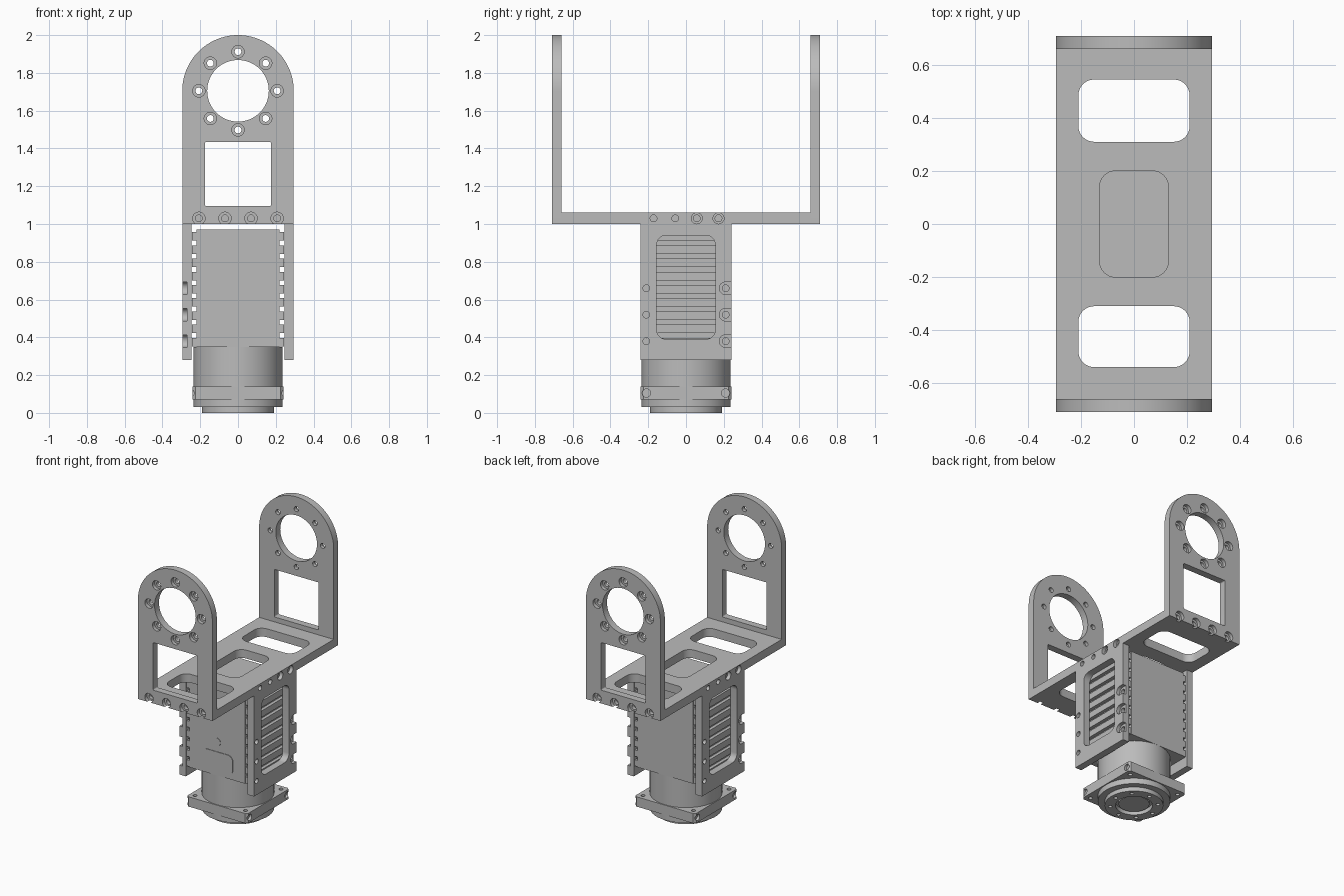
import bpy, bmesh
from math import sin, cos, pi
from mathutils import Matrix

cube = bpy.data.objects.get("Cube")
if cube:
    bpy.data.objects.remove(cube, do_unlink=True)

metal = bpy.data.materials.new("machined grey")
metal.use_nodes = True
GREY = (0.5, 0.5, 0.5, 1)
metal.diffuse_color = GREY
metal.node_tree.nodes["Principled BSDF"].inputs["Base Color"].default_value = GREY

# Sketch planes: columns are the sketch u, v and extrusion directions
TOP = Matrix.Identity(4)
FRONT = Matrix(((1, 0, 0, 0), (0, 0, -1, 0), (0, 1, 0, 0), (0, 0, 0, 1)))
LEFT = Matrix(((0, 0, 1, 0), (1, 0, 0, 0), (0, 1, 0, 0), (0, 0, 0, 1)))
TURN = Matrix.Rotation(pi, 4, "Z")


def arc(u, v, r, start=0, end=2 * pi, n=32):
    return [(u + r * cos(start + (end - start) * i / n),
             v + r * sin(start + (end - start) * i / n)) for i in range(n + 1)]


def circle(u, v, r, n=32):
    return arc(u, v, r, n=n)[:-1]


def rect(u0, u1, v0, v1, r=0.0):
    if r == 0:
        return [(u0, v0), (u1, v0), (u1, v1), (u0, v1)]
    corners = [(u1 - r, v1 - r), (u0 + r, v1 - r), (u0 + r, v0 + r), (u1 - r, v0 + r)]
    return [p for i, c in enumerate(corners)
            for p in arc(*c, r, i * pi / 2, (i + 1) * pi / 2, 8)]


def prism(name, loops, w0, w1, plane=TOP):
    """Extrude an outline, with any holes after it, from w0 to w1."""
    curve = bpy.data.curves.new(name, "CURVE")
    curve.dimensions = "2D"
    curve.fill_mode = "BOTH"
    curve.extrude = (w1 - w0) / 2
    for loop in loops:
        spline = curve.splines.new("POLY")
        spline.points.add(len(loop) - 1)
        for point, (u, v) in zip(spline.points, loop):
            point.co = (u, v, 0, 1)
        spline.use_cyclic_u = True
    temp = bpy.data.objects.new(name, curve)
    bpy.context.collection.objects.link(temp)
    bpy.context.view_layer.update()
    mesh = bpy.data.meshes.new_from_object(
        temp.evaluated_get(bpy.context.evaluated_depsgraph_get()))
    bpy.data.objects.remove(temp, do_unlink=True)
    mesh.name = name
    bm = bmesh.new()
    bm.from_mesh(mesh)
    bmesh.ops.remove_doubles(bm, verts=bm.verts, dist=1e-5)
    bm.transform(plane @ Matrix.Translation((0, 0, (w0 + w1) / 2)))
    bmesh.ops.recalc_face_normals(bm, faces=bm.faces)
    bm.to_mesh(mesh)
    bm.free()
    mesh.materials.clear()
    mesh.materials.append(metal)
    obj = bpy.data.objects.new(name, mesh)
    bpy.context.collection.objects.link(obj)
    return obj


def cut(obj, loops, w0, w1, plane):
    """Sink separate pockets into a part."""
    cutter = prism("cutter", loops, w0, w1, plane)
    cutter.hide_render = True
    mod = obj.modifiers.new("pockets", "BOOLEAN")
    mod.operation = "DIFFERENCE"
    mod.solver = "EXACT"
    mod.object = cutter
    bpy.context.view_layer.objects.active = obj
    bpy.ops.object.modifier_apply(modifier=mod.name)
    bpy.data.objects.remove(cutter, do_unlink=True)


def opposite(obj, name):
    copy = obj.copy()
    copy.data = obj.data.copy()
    copy.name = name
    copy.data.transform(TURN)
    bpy.context.collection.objects.link(copy)


W, BOLT, HEAD = 0.295, 0.018, 0.033
SIDES = (-1, 1)

# Cross plate of the yoke, narrowed where the side plates fit
quarter = [(0.245, 0.24), (W, 0.24), (W, 0.66)]
outline = (quarter + [(-x, y) for x, y in reversed(quarter)]
           + [(-x, -y) for x, y in quarter] + [(x, -y) for x, y in reversed(quarter)])
prism("cross_plate", [outline, rect(-0.13, 0.13, -0.2, 0.2, 0.06),
                      rect(-0.21, 0.21, 0.31, 0.545, 0.06),
                      rect(-0.21, 0.21, -0.54, -0.31, 0.06)], 1.0, 1.06)

# Upright arms with round bearing hole, square window and bolt circle
ring = [(0.207 * cos(i * pi / 4), 1.705 + 0.207 * sin(i * pi / 4)) for i in range(8)]
foot = [(x, 1.03) for x in (-0.207, -0.069, 0.069, 0.207)]
arch = arc(0, 1.705, W, 0, pi, 48) + [(-W, 1.0), (W, 1.0)]
arm = prism("front_arm", [arch, circle(0, 1.705, 0.163, 64),
                          rect(-0.175, 0.175, 1.095, 1.435, 0.008)]
            + [circle(u, v, BOLT, 20) for u, v in ring + foot], 0.66, 0.71, FRONT)
cut(arm, [circle(u, v, HEAD, 24) for u, v in ring + foot], 0.685, 0.75, FRONT)
opposite(arm, "back_arm")

# Side plates with a rounded window and bolt pockets open to the edges
edge_bolts = [(s * 0.21, z) for s in SIDES for z in (0.38, 0.52, 0.66)]
top_bolts = [(y, 1.03) for y in (-0.172, -0.057, 0.057, 0.172)]
plate = prism("left_side_plate", [rect(-0.24, 0.24, 0.28, 1.06),
                                  rect(-0.155, 0.155, 0.39, 0.94, 0.05)]
              + [circle(u, v, BOLT, 20) for u, v in edge_bolts + top_bolts],
              0.245, W, LEFT)
pockets = [circle(u, v, HEAD - 0.004, 24) for u, v in top_bolts]
for u, z in edge_bolts:
    a, b = (0.177, 0.32) if u > 0 else (-0.32, -0.177)
    pockets.append(rect(a, b, z - HEAD, z + HEAD, HEAD - 0.001))
cut(plate, pockets, 0.27, 0.35, LEFT)
opposite(plate, "right_side_plate")

# Motor housing with cooling fins on both sides
prism("motor_housing", [rect(-0.22, 0.22, -0.235, 0.235)], 0.35, 0.97)
for i in range(9):
    z = 0.352 + i * 0.07
    for s, side in zip(SIDES, ("right", "left")):
        a, b = sorted((s * 0.215, s * 0.243))
        prism(f"{side}_fin_{i + 1}", [rect(a, b, -0.232, 0.232)], z, z + 0.045)

# Small cover and plug on the front of the housing
prism("front_cover", [rect(-0.125, 0.125, 0.38, 0.52, 0.04)], 0.23, 0.239, FRONT)
prism("front_plug", [circle(0, 0.59, 0.028)], 0.23, 0.239, FRONT)

# Gearbox barrel and square flange with clipped corners
prism("gearbox_barrel", [circle(0, 0, 0.235, 64)], 0.135, 0.35)
clip = [(0.24, 0.225), (0.225, 0.24)]
octagon = (clip + [(-x, y) for x, y in reversed(clip)]
           + [(-x, -y) for x, y in clip] + [(x, -y) for x, y in reversed(clip)])
flange = prism("mounting_flange", [octagon] + [circle(s * 0.2, t * 0.2, 0.014, 16)
                                               for s in SIDES for t in SIDES], 0.07, 0.14)
for plane in (LEFT, TURN @ LEFT):
    cut(flange, [circle(s * 0.21, 0.105, 0.022, 20) for s in SIDES], 0.222, 0.3, plane)

# Output hub with bolt circle and recessed centre
prism("hub_shoulder", [circle(0, 0, 0.235, 64)], 0.03, 0.072)
prism("output_hub", [circle(0, 0, 0.19, 64), circle(0, 0, 0.12, 48)]
      + [circle(0.155 * cos(i * pi / 4), 0.155 * sin(i * pi / 4), 0.013, 16)
         for i in range(8)], 0.0, 0.032)
prism("hub_centre", [circle(0, 0, 0.1, 48)], 0.012, 0.035)

# Smooth curved walls, keep edges sharp
bpy.ops.object.select_all(action="DESELECT")
for obj in bpy.context.scene.objects:
    if obj.type == "MESH":
        obj.select_set(True)
        bpy.context.view_layer.objects.active = obj
bpy.ops.object.shade_smooth_by_angle(angle=pi / 6)
